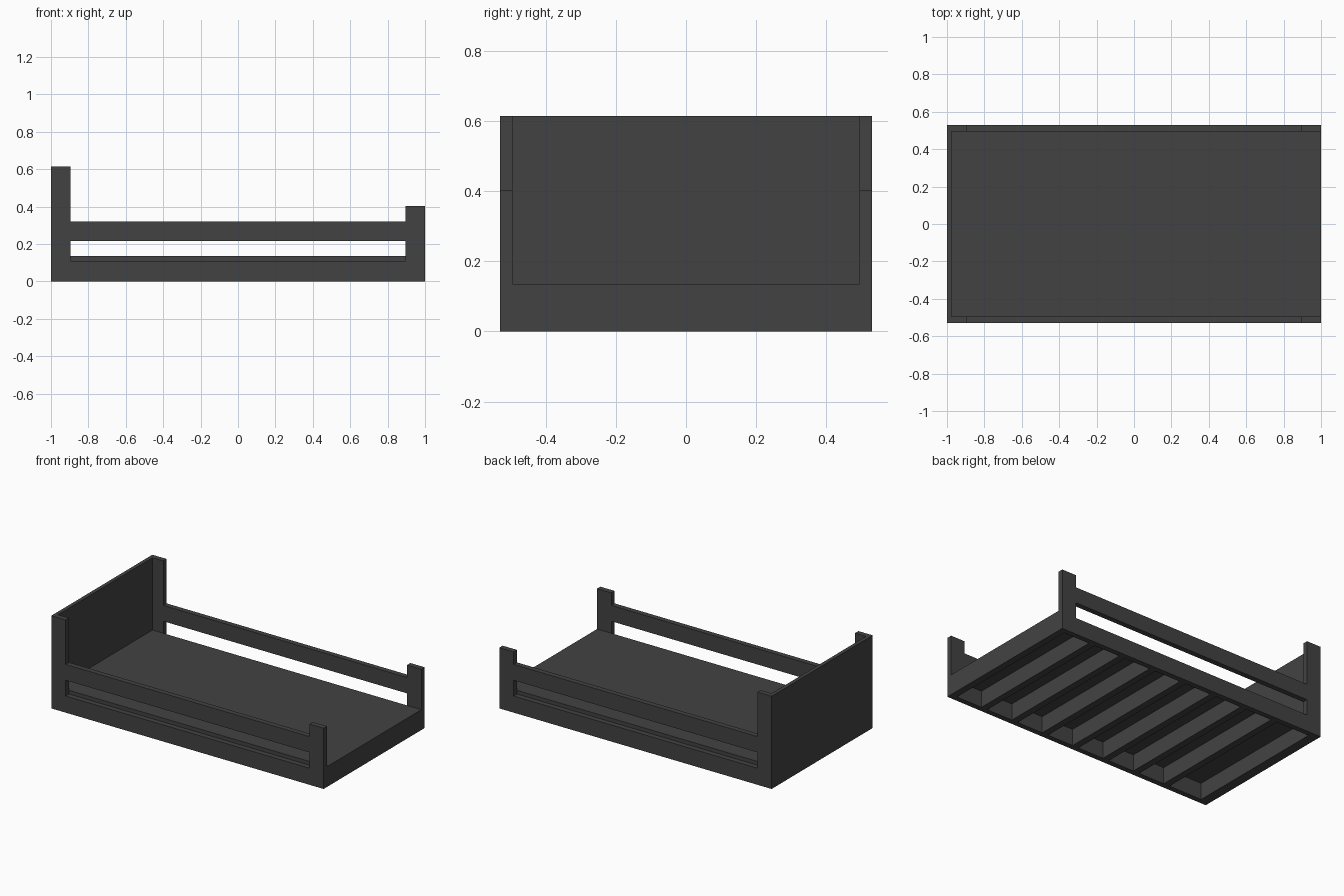
import bpy

if "Cube" in bpy.data.objects:
    bpy.data.objects.remove(bpy.data.objects["Cube"])

wood = bpy.data.materials.new("dark_wood")
wood.diffuse_color = (0.055, 0.055, 0.055, 1)
wood.use_nodes = True
wood.node_tree.nodes["Principled BSDF"].inputs["Base Color"].default_value = wood.diffuse_color

HALF_W, INNER = 0.53, 0.495


def box(name, x, y, z):
    """Axis-aligned box from (min, max) ranges."""
    (x0, x1), (y0, y1), (z0, z1) = x, y, z
    verts = [(a, b, c) for a in (x0, x1) for b in (y0, y1) for c in (z0, z1)]
    faces = [(0, 1, 3, 2), (4, 6, 7, 5), (0, 4, 5, 1),
             (2, 3, 7, 6), (0, 2, 6, 4), (1, 5, 7, 3)]
    mesh = bpy.data.meshes.new(name)
    mesh.from_pydata(verts, [], faces)
    mesh.materials.append(wood)
    obj = bpy.data.objects.new(name, mesh)
    bpy.context.collection.objects.link(obj)
    return obj


def mirrored_box(name, x, z):
    """Side part, repeated on the other long side."""
    obj = box(name, x, (-HALF_W, -INNER), z)
    mod = obj.modifiers.new("mirror", 'MIRROR')
    mod.use_axis = (False, True, False)


across = (-INNER, INNER)

# Long sides: posts, lower rail and guard rail
mirrored_box("head_post", (-1, -0.895), (0, 0.615))
mirrored_box("foot_post", (0.895, 1), (0, 0.403))
mirrored_box("side_rail", (-0.895, 0.895), (0, 0.11))
mirrored_box("guard_rail", (-0.895, 0.895), (0.215, 0.32))

# Headboard and platform
box("headboard", (-1, -0.975), across, (0, 0.615))
box("platform", (-0.975, 1), across, (0.11, 0.135))

# Cross beams below the platform, the first one closing the foot end
for i in range(8):
    x = 1 - 0.235 * i
    box(f"cross_beam_{i + 1}", (x - 0.045, x), across, (0, 0.11))
box("head_beam", (-0.975, -0.935), across, (0, 0.11))
